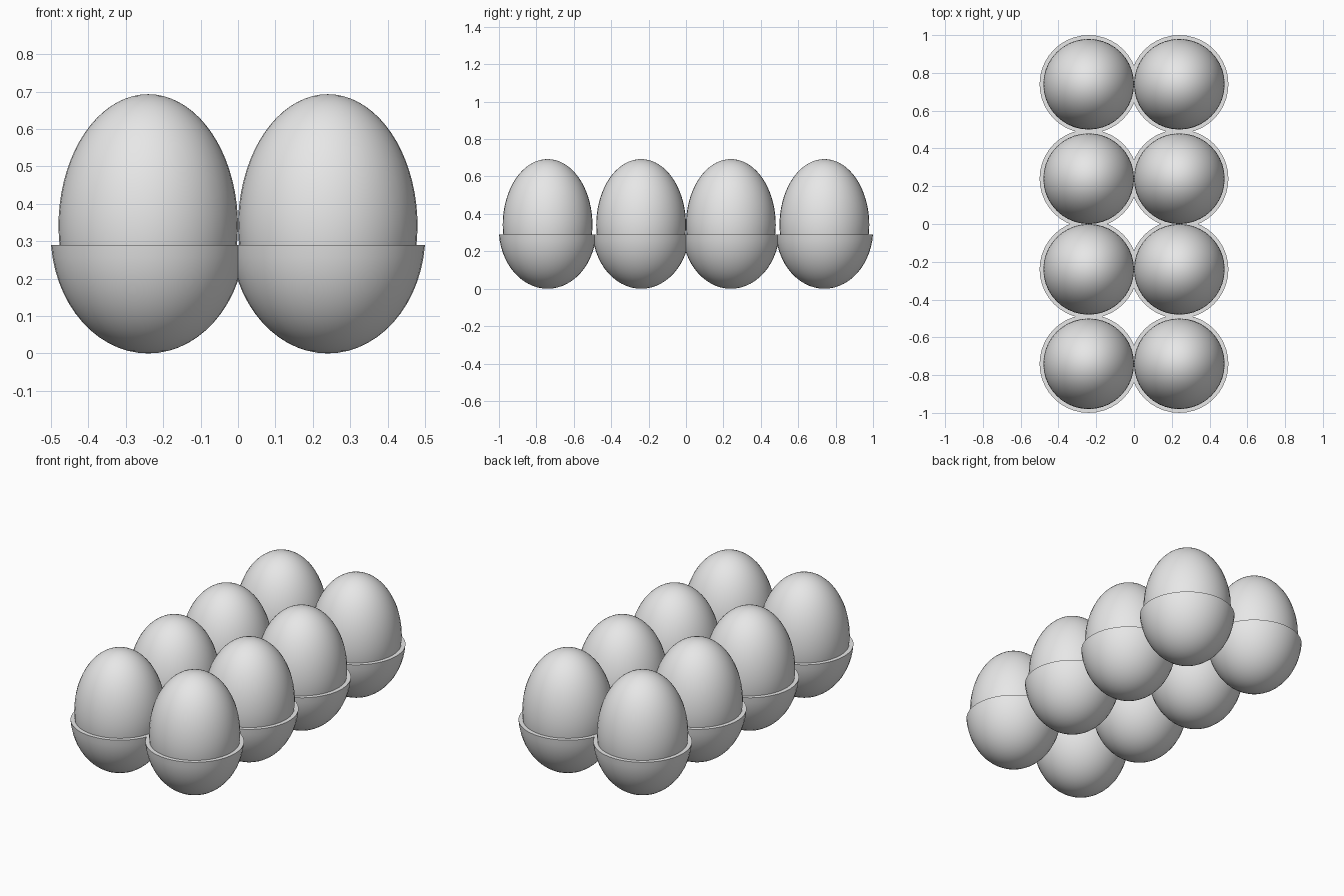
import bpy
import bmesh
from math import sin, cos, pi, asin

cube = bpy.data.objects.get("Cube")
if cube:
    bpy.data.objects.remove(cube, do_unlink=True)

SEGMENTS = 40
RIM_Z = 0.29

grey = bpy.data.materials.new("Plain Grey")
grey.use_nodes = True
grey.diffuse_color = (0.8, 0.8, 0.8, 1)
grey.node_tree.nodes["Principled BSDF"].inputs["Base Color"].default_value = (0.8, 0.8, 0.8, 1)


def arc(radius, centre, half_height, start, end, steps):
    """Points (r, z) along an upright ellipse between two latitudes."""
    angles = [start + (end - start) * i / steps for i in range(steps + 1)]
    return [(max(radius * cos(a), 0), centre + half_height * sin(a)) for a in angles]


def lathe(name, profile):
    """Spin a profile around z into a smooth-shaded mesh."""
    bm = bmesh.new()
    verts = [bm.verts.new((r, 0, z)) for r, z in profile]
    edges = [bm.edges.new(pair) for pair in zip(verts, verts[1:])]
    bmesh.ops.spin(bm, geom=verts + edges, cent=(0, 0, 0), axis=(0, 0, 1),
                   angle=2 * pi, steps=SEGMENTS, use_duplicate=False)
    bmesh.ops.remove_doubles(bm, verts=bm.verts, dist=0.0005)
    bmesh.ops.recalc_face_normals(bm, faces=bm.faces)
    mesh = bpy.data.meshes.new(name)
    bm.to_mesh(mesh)
    bm.free()
    mesh.materials.append(grey)
    obj = bpy.data.objects.new(name, mesh)
    bpy.context.collection.objects.link(obj)
    bpy.ops.object.select_all(action='DESELECT')
    obj.select_set(True)
    bpy.context.view_layer.objects.active = obj
    bpy.ops.object.shade_smooth_by_angle(angle=pi / 5)
    obj.select_set(False)
    return obj


# Egg: blunt lower half, slightly taller upper half
egg_profile = (arc(0.24, 0.34, 0.32, -pi / 2, 0, 14)
               + arc(0.24, 0.34, 0.353, 0, pi / 2, 18)[1:])

# Cup: outer bowl, flat rim, then the inner wall
outer = arc(0.261, 0.32, 0.32, -pi / 2, asin((RIM_Z - 0.32) / 0.32), 14)
inner = arc(0.236, 0.32, 0.295, asin((RIM_Z - 0.32) / 0.295), -pi / 2, 14)

egg = lathe("egg", egg_profile)
cup = lathe("cup", outer + inner)

# Two columns of four eggs, each in its own cup
spots = [(x, y) for y in (-0.74, -0.24, 0.24, 0.74) for x in (-0.24, 0.24)]
for number, (x, y) in enumerate(spots):
    for part in (egg, cup):
        obj = part
        if number:
            obj = bpy.data.objects.new(f"{part.name}_{number + 1}", part.data)
            bpy.context.collection.objects.link(obj)
        obj.location = (x, y, 0)
